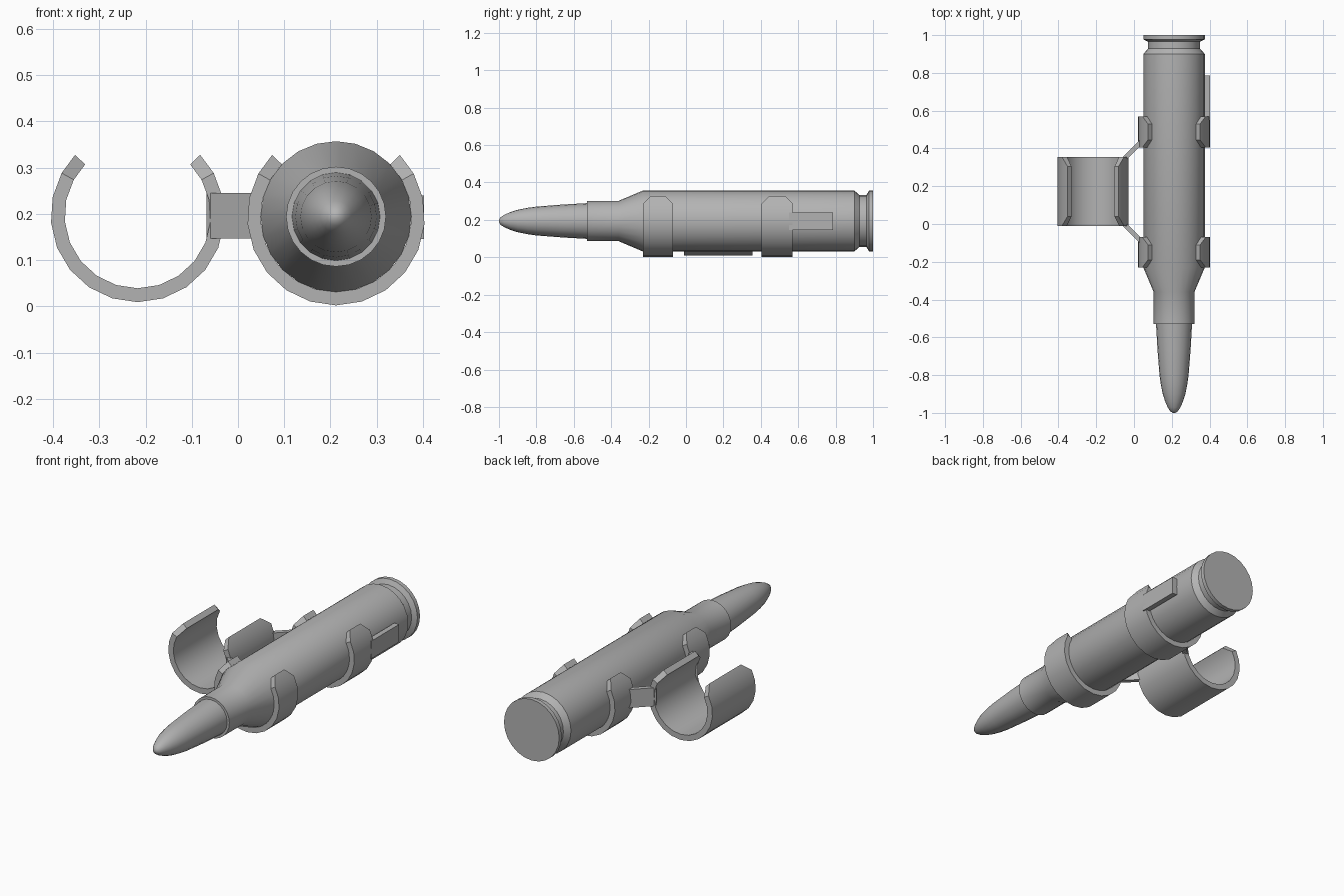
import bpy, bmesh, math
from mathutils import Vector

if "Cube" in bpy.data.objects:
    bpy.data.objects.remove(bpy.data.objects["Cube"], do_unlink=True)

grey = bpy.data.materials.new("plain grey")
grey.use_nodes = True
grey.diffuse_color = (0.45, 0.45, 0.45, 1)
grey.node_tree.nodes["Principled BSDF"].inputs["Base Color"].default_value = (0.45, 0.45, 0.45, 1)

AXIS_X, AXIS_Z = 0.212, 0.194


def finish(name, bm, smooth_angle):
    bmesh.ops.recalc_face_normals(bm, faces=bm.faces)
    mesh = bpy.data.meshes.new(name)
    bm.to_mesh(mesh)
    bm.free()
    mesh.materials.append(grey)
    obj = bpy.data.objects.new(name, mesh)
    bpy.context.collection.objects.link(obj)
    bpy.ops.object.select_all(action="DESELECT")
    obj.select_set(True)
    bpy.context.view_layer.objects.active = obj
    bpy.ops.object.shade_smooth_by_angle(angle=math.radians(smooth_angle))
    return obj


def skin(bm, loops):
    """Join equal closed loops of points and cap both ends."""
    rings = [[bm.verts.new(p) for p in loop] for loop in loops]
    for a, b in zip(rings, rings[1:]):
        for i in range(len(a)):
            j = (i + 1) % len(a)
            bm.faces.new((a[i], a[j], b[j], b[i]))
    bm.faces.new(rings[0])
    bm.faces.new(rings[-1])


def lathe(name, profile, sides):
    bm = bmesh.new()
    turns = [math.tau * i / sides for i in range(sides)]
    skin(bm, [[(AXIS_X + r * math.cos(t), y, AXIS_Z + r * math.sin(t)) for t in turns]
              for y, r in profile])
    return finish(name, bm, 32)


def clip(name, cx, cz, outer, inner, y0, y1, inset):
    """Open C-shaped band with chamfered tips, open at the top."""
    bm = bmesh.new()
    start, end, steps = 136, 404, 14
    angles = [start] + [start + 15 + (end - start - 30) * i / steps
                        for i in range(steps + 1)] + [end]
    loops = []
    for a in angles:
        cut = inset if a in (start, end) else 0
        c, s = math.cos(math.radians(a)), math.sin(math.radians(a))
        loops.append([(cx + r * c, y, cz + r * s) for r, y in
                      ((inner, y0 + cut), (outer, y0 + cut), (outer, y1 - cut), (inner, y1 - cut))])
    skin(bm, loops)
    return finish(name, bm, 30)


def plate(name, outline, z0, z1):
    bm = bmesh.new()
    skin(bm, [[(x, y, z) for x, y in outline] for z in (z0, z1)])
    return finish(name, bm, 20)


# Cartridge: pointed bullet and bottle-necked case with rim
lathe("bullet", [(-1, 0.006), (-0.992, 0.02), (-0.97, 0.034), (-0.94, 0.047), (-0.9, 0.06),
                 (-0.85, 0.07), (-0.8, 0.077), (-0.66, 0.088), (-0.5, 0.097)], 20)
lathe("case", [(-0.53, 0.108), (-0.36, 0.108), (-0.23, 0.163), (0.9, 0.163), (0.928, 0.138),
               (0.965, 0.138), (0.978, 0.163), (1, 0.163)], 24)

# Two clips that hold the cartridge, and one wide empty clip
clip("front_clip", AXIS_X, AXIS_Z, 0.192, 0.163, -0.23, -0.07, 0.04)
clip("rear_clip", AXIS_X, AXIS_Z, 0.192, 0.163, 0.405, 0.57, 0.04)
clip("empty_clip", -0.217, 0.197, 0.188, 0.158, -0.01, 0.355, 0.05)

# Slanted straps between the clips, mirrored about the middle of the empty clip
MIDDLE = 0.172
for name, side in (("rear_strap", 1), ("front_strap", -1)):
    a, b = Vector((-0.06, 0.165)), Vector((0.038, 0.262))
    n = (b - a).orthogonal().normalized() * 0.012
    plate(name, [(p.x, MIDDLE + side * p.y) for p in (a + n, b + n, b - n, a - n)], 0.147, 0.245)

# Side tab behind the rear clip
plate("side_tab", [(0.374, 0.55), (0.402, 0.55), (0.402, 0.785), (0.374, 0.785)], 0.146, 0.24)
